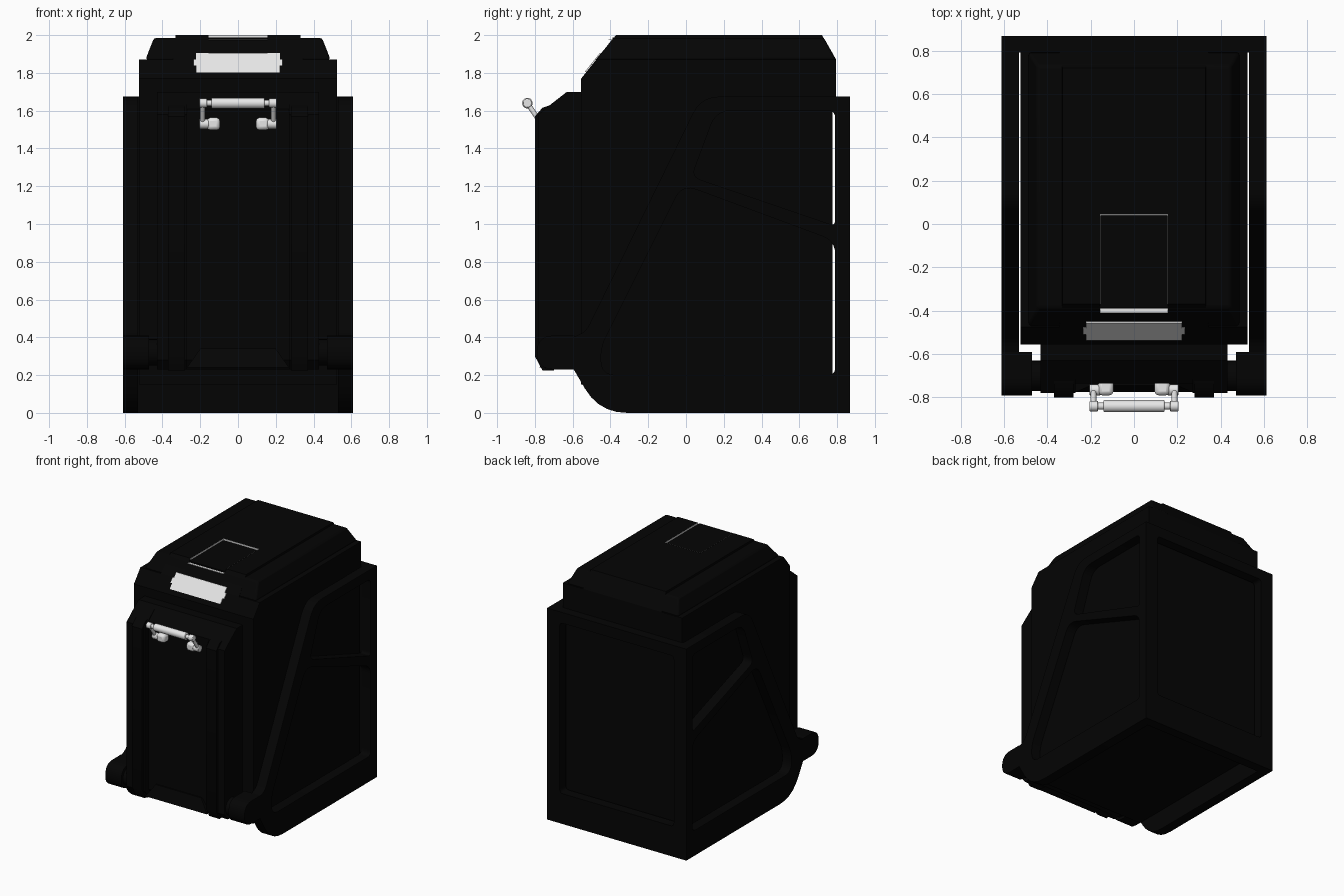
import bpy, bmesh, math
from mathutils import Matrix, Vector

if "Cube" in bpy.data.objects:
    bpy.data.objects.remove(bpy.data.objects["Cube"])


def material(name, value):
    m = bpy.data.materials.new(name)
    m.use_nodes = True
    m.diffuse_color = (value, value, value, 1)
    bsdf = m.node_tree.nodes["Principled BSDF"]
    bsdf.inputs["Base Color"].default_value = m.diffuse_color
    bsdf.inputs["Roughness"].default_value = 0.6
    return m


BLACK = material("matte black", 0.0012)
LIGHT = material("light grey", 0.8)

# Profile planes: (local x, local y, extrusion) as world axes
SIDE = Matrix(((0, 0, 1), (1, 0, 0), (0, 1, 0))).to_4x4()    # y, z along x
BACK = Matrix(((-1, 0, 0), (0, 0, 1), (0, 1, 0))).to_4x4()   # -x, z along y


def finish(name, bm, mat, bevel=0.0):
    bmesh.ops.recalc_face_normals(bm, faces=bm.faces)
    me = bpy.data.meshes.new(name)
    bm.to_mesh(me)
    bm.free()
    me.materials.append(mat)
    ob = bpy.data.objects.new(name, me)
    bpy.context.collection.objects.link(ob)
    bpy.ops.object.select_all(action='DESELECT')
    ob.select_set(True)
    bpy.context.view_layer.objects.active = ob
    bpy.ops.object.shade_smooth_by_angle(angle=math.radians(30))
    if bevel:
        mod = ob.modifiers.new("Bevel", 'BEVEL')
        mod.width = bevel
        mod.segments = 2
        mod.limit_method = 'ANGLE'
    return ob


def rounded(points, steps=5):
    """Round each corner that carries a radius as its third value."""
    out = []
    for i, p in enumerate(points):
        c = Vector(p[:2])
        if len(p) == 2:
            out.append(c)
            continue
        a = Vector(points[i - 1][:2]) - c
        b = Vector(points[(i + 1) % len(points)][:2]) - c
        a, b = c + a.normalized() * p[2], c + b.normalized() * p[2]
        for k in range(steps + 1):
            t = k / steps
            out.append(a * (1 - t) ** 2 + c * 2 * t * (1 - t) + b * t * t)
    return out


def extrude(name, loops, lo, hi, plane, mat=BLACK):
    """Extrude an outline, with optional holes, between two depths."""
    cu = bpy.data.curves.new(name, 'CURVE')
    cu.dimensions = '2D'
    cu.fill_mode = 'BOTH'
    cu.extrude = (hi - lo) / 2
    for loop in loops:
        pts = rounded(loop)
        s = cu.splines.new('POLY')
        s.points.add(len(pts) - 1)
        s.use_cyclic_u = True
        for q, p in zip(s.points, pts):
            q.co = (p.x, p.y, 0, 1)
    tmp = bpy.data.objects.new(name + "_outline", cu)
    bpy.context.collection.objects.link(tmp)
    bpy.context.view_layer.update()
    me = bpy.data.meshes.new_from_object(
        tmp.evaluated_get(bpy.context.evaluated_depsgraph_get()))
    bm = bmesh.new()
    bm.from_mesh(me)
    bpy.data.objects.remove(tmp)
    bpy.data.curves.remove(cu)
    bpy.data.meshes.remove(me)
    bmesh.ops.remove_doubles(bm, verts=bm.verts, dist=1e-5)
    bmesh.ops.transform(bm, verts=bm.verts,
                        matrix=plane @ Matrix.Translation((0, 0, (lo + hi) / 2)))
    return finish(name, bm, mat)


def block(name, bottom, top, mat=BLACK, bevel=0.0):
    """Tapered box; each end is (x0, x1, y0, y1, z)."""
    bm = bmesh.new()
    for x0, x1, y0, y1, z in (bottom, top):
        for x in (x0, x1):
            for y in (y0, y1):
                bm.verts.new((x, y, z))
    bmesh.ops.convex_hull(bm, input=bm.verts)
    bmesh.ops.dissolve_limit(bm, angle_limit=0.01, verts=bm.verts, edges=bm.edges)
    return finish(name, bm, mat, bevel)


def box(name, x0, x1, y0, y1, z0, z1, mat=BLACK, bevel=0.0):
    return block(name, (x0, x1, y0, y1, z0), (x0, x1, y0, y1, z1), mat, bevel)


def rod(name, a, b, r, mat, bevel=0.0):
    a, b = Vector(a), Vector(b)
    bm = bmesh.new()
    rot = (b - a).to_track_quat('Z', 'Y').to_matrix().to_4x4()
    bmesh.ops.create_cone(bm, cap_ends=True, segments=24, radius1=r, radius2=r,
                          depth=(b - a).length,
                          matrix=Matrix.Translation((a + b) / 2) @ rot)
    return finish(name, bm, mat, bevel)


# Main body, its floor raised inside the frame, and the stepped roof
extrude("body", [[(0.775, 0.15), (-0.555, 0.15), (-0.555, 1.77), (-0.475, 1.87),
                  (0.795, 1.87), (0.795, 1.63), (0.775, 1.63)]], -0.523, 0.523, SIDE)
block("roof", (-0.49, 0.49, -0.475, 0.795, 1.87),
      (-0.445, 0.445, -0.385, 0.73, 1.985), bevel=0.012)

# Raised roof centre around a shallow hatch recess with light walls
block("roof_centre_back", (-0.345, 0.345, 0.043, 0.795, 1.87),
      (-0.33, 0.33, 0.043, 0.72, 2.0))
box("hatch_back_wall", -0.157, 0.157, 0.04, 0.043, 1.97, 1.9995, LIGHT)
box("hatch_front_strip", -0.157, 0.157, -0.41, -0.388, 1.973, 1.977, LIGHT)
box("hatch", -0.155, 0.155, -0.388, 0.04, 1.96, 1.987)

# Back frame
extrude("back_frame", [[(-0.53, 0), (0.53, 0), (0.53, 1.675), (-0.53, 1.675)],
                       [(-0.5, 0.24, 0.03), (0.5, 0.24, 0.03),
                        (0.5, 1.59, 0.03), (-0.5, 1.59, 0.03)]], 0.79, 0.867, BACK)

# Door: recessed centre and sill
extrude("door_centre", [[(-0.55, 0.23), (-0.70, 0.23), (-0.735, 0.28),
                         (-0.735, 1.61), (-0.63, 1.70), (-0.55, 1.70)]],
        -0.27, 0.27, SIDE)
block("door_sill", (-0.27, 0.27, -0.775, -0.7, 0.24),
      (-0.2, 0.2, -0.745, -0.7, 0.34))

side_frame = [(0.867, 0), (-0.46, 0, 0.15), (-0.6, 0.24), (-0.6, 0.4),
              (-0.53, 0.43, 0.04), (0.08, 1.675, 0.1), (0.867, 1.675)]
lower_opening = [(0.79, 0.2, 0.04), (-0.45, 0.2, 0.08), (-0.45, 0.35, 0.06),
                 (-0.02, 1.21, 0.08), (0.79, 0.91, 0.07)]
upper_opening = [(0.79, 0.99, 0.03), (0.79, 1.6, 0.04), (0.16, 1.6, 0.08),
                 (0.03, 1.25, 0.05)]

for side, s in (("left", 1), ("right", -1)):
    def span(a, b):
        return sorted((s * a, s * b))

    # Side frame
    extrude(side + "_side_frame", [side_frame, lower_opening, upper_opening],
            *span(0.53, 0.61), SIDE)

    # Roof centre beside the hatch
    b0, b1 = span(0.157, 0.345)
    t0, t1 = span(0.157, 0.33)
    block(side + "_roof_centre", (b0, b1, -0.478, 0.043, 1.87),
          (t0, t1, -0.37, 0.043, 2.0))
    box(side + "_hatch_wall", *span(0.155, 0.157), -0.37, 0.04, 1.97, 1.9995, LIGHT)

    # Door edge and raised rib
    extrude(side + "_door_edge", [[(-0.55, 0.23), (-0.74, 0.23), (-0.78, 0.28),
                                   (-0.78, 1.58), (-0.72, 1.63), (-0.63, 1.70),
                                   (-0.55, 1.70)]], *span(0.27, 0.43), SIDE)
    extrude(side + "_door_rib", [[(-0.7, 0.225), (-0.76, 0.225), (-0.8, 0.3),
                                  (-0.8, 1.57), (-0.76, 1.615), (-0.7, 1.635)]],
            *span(0.28, 0.37), SIDE)

    # Front foot with its axle
    extrude(side + "_foot", [[(-0.59, 0.23), (-0.79, 0.23, 0.09),
                              (-0.79, 0.41, 0.09), (-0.59, 0.41)]],
            *span(0.47, 0.61), SIDE)
    rod(side + "_axle", (s * 0.42, -0.7, 0.32), (s * 0.48, -0.7, 0.32), 0.07, BLACK)

    # Handle fittings
    rod(side + "_handle_collar", (s * 0.165, -0.84, 1.64), (s * 0.205, -0.84, 1.64),
        0.024, LIGHT, 0.004)
    rod(side + "_handle_arm", (s * 0.187, -0.84, 1.64), (s * 0.187, -0.765, 1.53),
        0.013, LIGHT)
    rod(side + "_handle_pivot", (s * 0.155, -0.765, 1.53), (s * 0.205, -0.765, 1.53),
        0.026, LIGHT, 0.004)
    box(side + "_handle_clamp", *span(0.095, 0.165), -0.79, -0.72, 1.497, 1.563,
        LIGHT, 0.018)

# Handle bar
rod("handle_bar", (-0.14, -0.84, 1.64), (0.14, -0.84, 1.64), 0.028, LIGHT, 0.004)
rod("handle_core", (-0.17, -0.84, 1.64), (0.17, -0.84, 1.64), 0.016, LIGHT)

# Lamp lying on the front slope
for name, half, low, high in (("lamp", 0.222, 1.803, 1.905),
                              ("lamp_ends", 0.235, 1.838, 1.872)):
    def slope(z):
        return -0.555 + (z - 1.77) * 0.8
    extrude(name, [[(slope(low) - 0.009, low), (slope(high) - 0.009, high),
                    (slope(high) + 0.02, high - 0.01),
                    (slope(low) + 0.02, low + 0.01)]], -half, half, SIDE, LIGHT)
